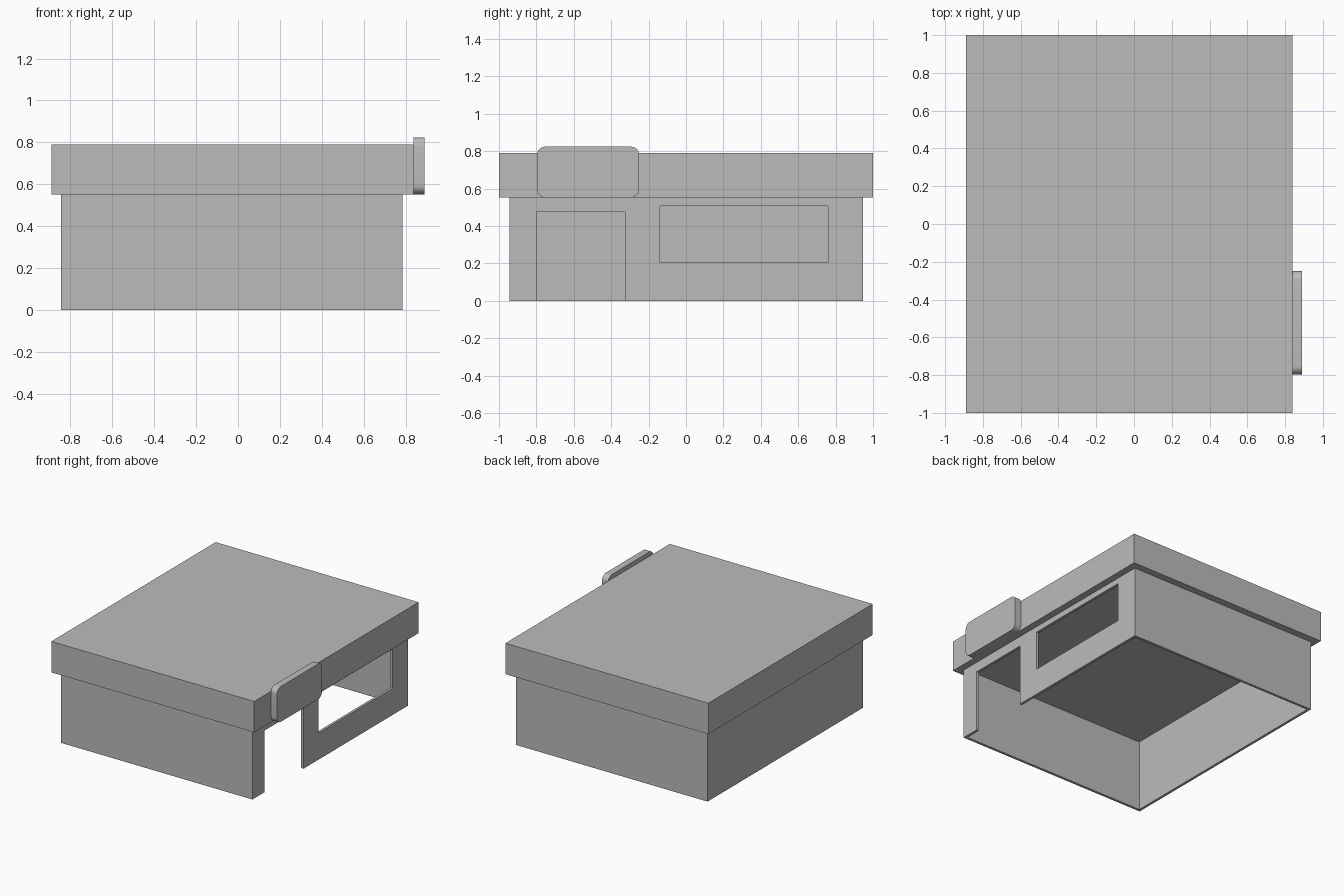
import bpy
import bmesh
from mathutils import Vector

cube = bpy.data.objects.get("Cube")
if cube:
    bpy.data.objects.remove(cube, do_unlink=True)

grey = bpy.data.materials.new("plain grey")
grey.use_nodes = True
grey.diffuse_color = (0.5, 0.5, 0.5, 1)
grey.node_tree.nodes["Principled BSDF"].inputs["Base Color"].default_value = (0.5, 0.5, 0.5, 1)


def box(name, low, high):
    """Box between two opposite corners."""
    low, high = Vector(low), Vector(high)
    bm = bmesh.new()
    bmesh.ops.create_cube(bm, size=1)
    for v in bm.verts:
        v.co = (low + high) / 2 + v.co * (high - low)
    mesh = bpy.data.meshes.new(name)
    bm.to_mesh(mesh)
    bm.free()
    mesh.materials.append(grey)
    obj = bpy.data.objects.new(name, mesh)
    bpy.context.collection.objects.link(obj)
    return obj


def apply_modifiers(obj):
    bpy.context.view_layer.update()
    evaluated = obj.evaluated_get(bpy.context.evaluated_depsgraph_get())
    mesh = bpy.data.meshes.new_from_object(evaluated)
    obj.modifiers.clear()
    obj.data = mesh


def cut(obj, low, high):
    """Remove a box-shaped opening from an object."""
    cutter = box("cutter", low, high)
    cutter.hide_render = True
    mod = obj.modifiers.new("opening", 'BOOLEAN')
    mod.operation = 'DIFFERENCE'
    mod.solver = 'EXACT'
    mod.object = cutter
    apply_modifiers(obj)
    bpy.data.objects.remove(cutter, do_unlink=True)


LEFT, RIGHT, DEPTH, EAVE = -0.845, 0.785, 0.945, 0.552
THICK = 0.02

# Hollow walls, open at the bottom
walls = box("walls", (LEFT, -DEPTH, 0), (RIGHT, DEPTH, EAVE))
cut(walls, (LEFT + THICK, -DEPTH + THICK, -0.1),
    (RIGHT - THICK, DEPTH - THICK, EAVE + 0.1))

# Doorway and window in the +x wall
cut(walls, (RIGHT - 0.1, -0.80, -0.1), (RIGHT + 0.1, -0.325, 0.475))
cut(walls, (RIGHT - 0.1, -0.14, 0.205), (RIGHT + 0.1, 0.76, 0.508))

# Overhanging slab roof
box("roof", (-0.89, -1, EAVE), (0.838, 1, 0.79))

# Sign board with rounded corners on the roof edge
sign = box("sign_board", (0.838, -0.797, 0.552), (0.89, -0.25, 0.824))
bm = bmesh.new()
bm.from_mesh(sign.data)
corners = [e for e in bm.edges
           if abs(e.verts[0].co.x - e.verts[1].co.x) > 0.01]
bmesh.ops.bevel(bm, geom=corners, offset=0.045, segments=8,
                profile=0.5, affect='EDGES')
bm.to_mesh(sign.data)
bm.free()
bpy.ops.object.select_all(action='DESELECT')
sign.select_set(True)
bpy.context.view_layer.objects.active = sign
bpy.ops.object.shade_smooth_by_angle()
